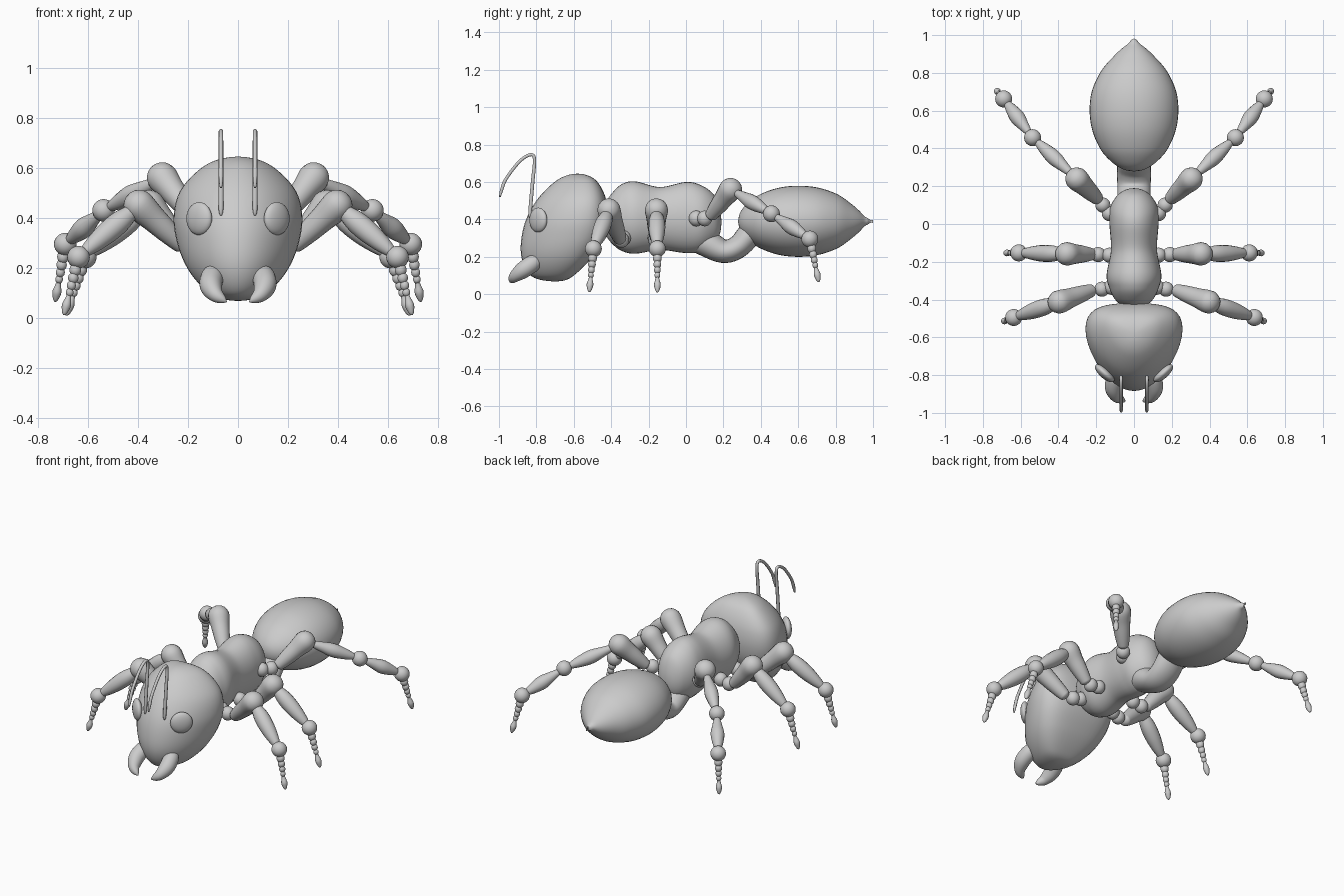
import bpy, bmesh, math
from mathutils import Vector, Matrix

if "Cube" in bpy.data.objects:
    bpy.data.objects.remove(bpy.data.objects["Cube"])

GREY = bpy.data.materials.new("body_grey")
GREY.diffuse_color = (0.6, 0.6, 0.6, 1)
GREY.use_nodes = True
GREY.node_tree.nodes["Principled BSDF"].inputs["Base Color"].default_value = GREY.diffuse_color


def finish(name, bm):
    bmesh.ops.remove_doubles(bm, verts=bm.verts, dist=0.0002)
    bmesh.ops.recalc_face_normals(bm, faces=bm.faces)
    for f in bm.faces:
        f.smooth = True
    me = bpy.data.meshes.new(name)
    bm.to_mesh(me)
    bm.free()
    me.materials.append(GREY)
    ob = bpy.data.objects.new(name, me)
    bpy.context.collection.objects.link(ob)
    return ob


def spline(p0, p1, p2, p3, t):
    return 0.5 * (2 * p1 + (p2 - p0) * t + (2 * p0 - 5 * p1 + 4 * p2 - p3) * t * t
                  + (3 * p1 - p0 - 3 * p2 + p3) * t ** 3)


def loft(name, stations, axis=None, skew=0, sides=24, steps=6):
    """Smooth skin over elliptical stations (x, y, z, half width, half depth)."""
    pts = [(s[0], s[1], s[2], s[3] ** 2, s[-1] ** 2) for s in stations]
    ext = [pts[0]] + pts + [pts[-1]]
    path = []
    for i in range(len(pts) - 1):
        for k in range(steps):
            path.append([spline(*(ext[i + j][c] for j in range(4)), k / steps) for c in range(5)])
    path.append(list(pts[-1]))
    cs = [Vector(p[:3]) for p in path]
    whole = (cs[-1] - cs[0]).normalized()
    ref = Vector((0, 1, 0)) if abs(whole.x) > 0.7 else Vector((1, 0, 0))
    bm = bmesh.new()
    rings = []
    for i, p in enumerate(path):
        t = axis or (cs[min(i + 1, len(cs) - 1)] - cs[max(i - 1, 0)]).normalized()
        u = (ref - t * ref.dot(t)).normalized()
        v = t.cross(u)
        ra, rb = (math.sqrt(max(q, 0)) for q in p[3:])
        ring = []
        for k in range(sides):
            a = math.tau * k / sides
            off = skew * rb * math.cos(a) ** 2
            ring.append(bm.verts.new(cs[i] + u * ra * math.cos(a) + v * (rb * math.sin(a) + off)))
        rings.append(ring)
    for a, b in zip(rings, rings[1:]):
        for k in range(sides):
            bm.faces.new((a[k], a[k - 1], b[k - 1], b[k]))
    bm.faces.new(rings[0])
    bm.faces.new(rings[-1])
    return finish(name, bm)


def ball(name, pos, size, turn=0):
    bm = bmesh.new()
    m = Matrix.Translation(pos) @ Matrix.Rotation(turn, 4, 'Z') @ Matrix.Diagonal((*size, 1))
    bmesh.ops.create_uvsphere(bm, u_segments=24, v_segments=14, radius=1, matrix=m)
    return finish(name, bm)


def limb(name, a, b, radii):
    """Straight segment with rounded ends and evenly spread radii."""
    a, b = Vector(a), Vector(b)
    d = (b - a).normalized()
    st = [(*(a - d * radii[0] * 0.9), 0), (*(a - d * radii[0] * 0.5), radii[0] * 0.85)]
    n = len(radii) - 1
    st += [(*a.lerp(b, i / n), r) for i, r in enumerate(radii)]
    st += [(*(b + d * radii[-1] * 0.6), radii[-1] * 0.8), (*(b + d * radii[-1]), 0)]
    return loft(name, st, sides=16, steps=4)


def body(rows):
    return [(0, y, z, w, h) for y, z, w, h in rows]


Y, Z = Vector((0, 1, 0)), Vector((0, 0, 1))

# Head, built upward from the chin, broad at the back
loft("head", [(0, -.70, .068, 0, 0), (0, -.715, .10, .115, .115), (0, -.69, .20, .203, .19),
              (0, -.66, .30, .243, .22), (0, -.637, .40, .257, .218), (0, -.613, .50, .235, .187),
              (0, -.588, .60, .145, .115), (0, -.58, .645, 0, 0)], Z, 0.38, 40, 8)

# Thorax, waist and abdomen
loft("thorax", body([(-.45, .40, 0, 0), (-.40, .405, .10, .13), (-.34, .41, .13, .18),
                     (-.27, .41, .145, .193), (-.14, .405, .122, .168), (0, .41, .13, .19),
                     (.08, .405, .128, .178), (.15, .40, .09, .13), (.19, .385, 0, 0)]), Y, 0, 36, 8)
loft("waist", body([(.02, .32, .06, .07), (.10, .28, .085, .075), (.20, .23, .088, .063),
                    (.28, .255, .09, .062), (.35, .33, .085, .065), (.42, .38, .05, .04)]))
loft("abdomen", body([(.278, .39, 0, 0), (.33, .39, .12, .098), (.40, .39, .18, .146), (.50, .39, .222, .18),
                      (.60, .39, .235, .19), (.70, .39, .224, .181), (.80, .39, .18, .149),
                      (.88, .39, .115, .096), (.94, .39, .05, .042), (.975, .39, .013, .015),
                      (1.0, .39, .003, .008)]), Y, 0, 40, 6)

for s, side in ((1, "right"), (-1, "left")):
    def P(x, y, z):
        return (s * x, y, z)

    # Eyes, jaws and feelers
    ball("eye_" + side, P(.155, -.79, .397), (.065, .027, .066), s * math.radians(42))
    loft("jaw_" + side, [(*P(.10, -.79, .19), .03), (*P(.103, -.82, .165), .045), (*P(.108, -.87, .13), .045),
                         (*P(.09, -.915, .095), .032), (*P(.055, -.935, .07), .012), (*P(.045, -.935, .065), 0)])
    loft("feeler_" + side, [(*P(.068, -.835, .41), .004), (*P(.068, -.833, .45), .010), (*P(.068, -.82, .60), .010),
                            (*P(.068, -.81, .72), .009), (*P(.068, -.832, .746), .009), (*P(.068, -.89, .71), .009),
                            (*P(.068, -.96, .62), .009), (*P(.068, -.985, .56), .009),
                            (*P(.068, -.995, .52), .004)], sides=10)

    # Legs: hip beads, hip end, knee, further joints, toe tip
    legs = {
        "front": ([(.12, -.335, .30), (.17, -.345, .29)], (.235, -.355, .30), (.395, -.412, .45),
                  [(.637, -.495, .243)], (.695, -.517, .012)),
        "middle": ([(.13, -.165, .30), (.19, -.162, .29)], (.235, -.16, .31), (.355, -.158, .45),
                   [(.61, -.153, .243)], (.685, -.153, .01)),
        "hind": ([(.13, .055, .405), (.165, .10, .405)], (.20, .14, .43), (.302, .238, .56),
                 [(.537, .457, .43), (.69, .662, .295)], (.73, .71, .065)),
    }
    for leg, (hips, hip, knee, joints, toe) in legs.items():
        tag = leg + "_" + side
        for h in hips:
            ball("hip_bead_" + tag, P(*h), (.04, .04, .042))
        limb("thigh_" + tag, P(*hip), P(*knee), (.036, .046, .053, .062))
        start = Vector(knee)
        for j in joints:
            j = Vector(j)
            if leg == "hind":
                radii = (.016, .03, .04, .032, .014)
            else:
                radii = (.03, .044, .044, .036, .02)
            limb("shin_" + tag, P(*start.lerp(j, .12)), P(*start.lerp(j, .92)), radii)
            ball("joint_" + tag, P(*j), (.045, .045, .045))
            start = j
        # Beaded foot ending in a claw
        toe = Vector(toe)
        for k, t in enumerate((.22, .36, .49, .61)):
            r = .026 - .003 * k
            ball("foot_bead_" + tag, P(*start.lerp(toe, t)), (r * .9, r * .9, r))
        loft("claw_" + tag, [(*P(*start.lerp(toe, t)), r) for t, r in
                             ((.62, .006), (.72, .012), (.83, .018), (.93, .013), (1, .003))], sides=12)
